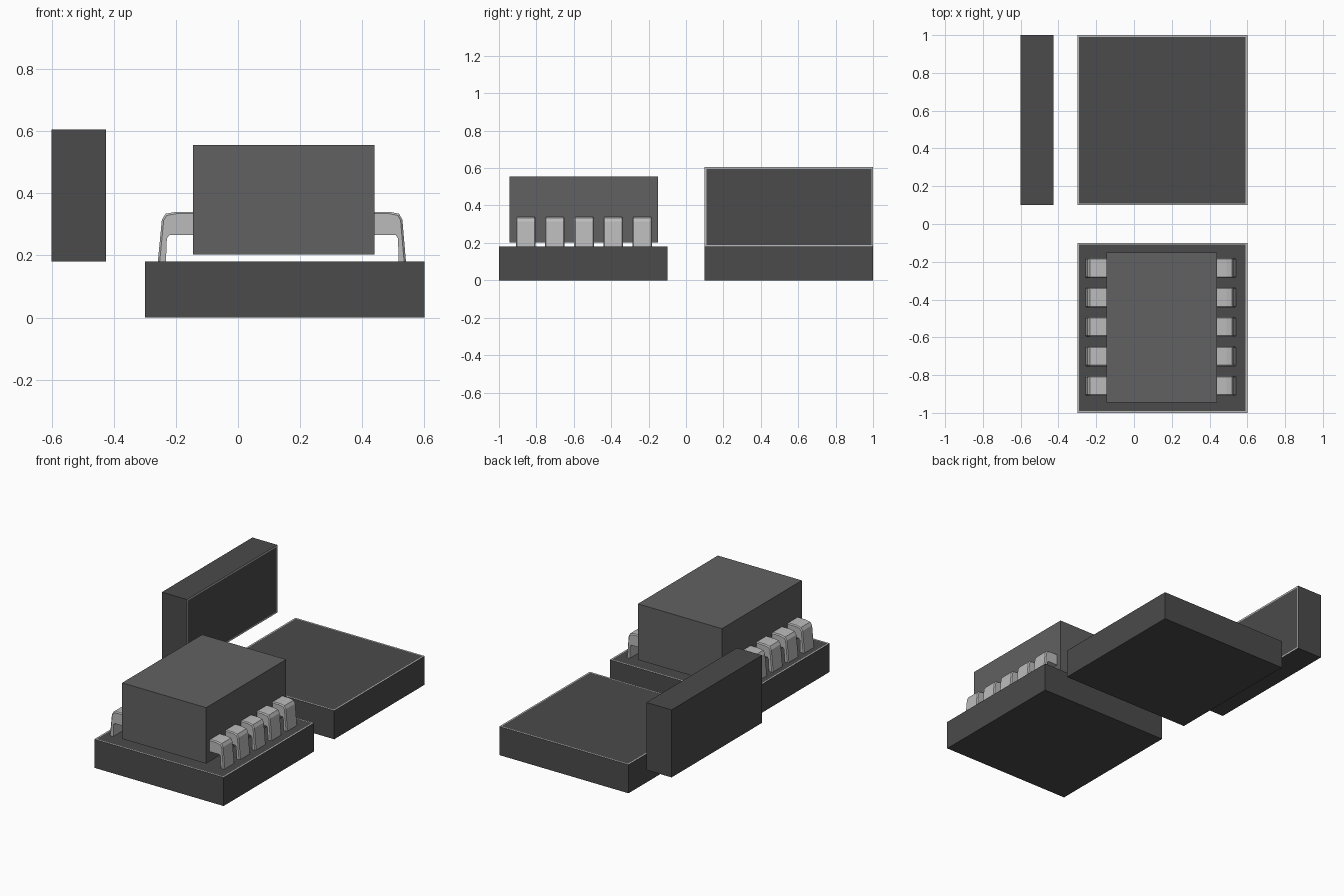
import bpy, bmesh
from mathutils import Vector

if "Cube" in bpy.data.objects:
    bpy.data.objects.remove(bpy.data.objects["Cube"])


def material(name, v):
    m = bpy.data.materials.new(name)
    m.diffuse_color = (v, v, v, 1)
    m.use_nodes = True
    m.node_tree.nodes["Principled BSDF"].inputs["Base Color"].default_value = m.diffuse_color
    return m


dark = material("dark_grey", 0.07)
body_grey = material("body_grey", 0.12)
light = material("light_grey", 0.5)


def finish(bm, name, *mats):
    bmesh.ops.recalc_face_normals(bm, faces=bm.faces)
    me = bpy.data.meshes.new(name)
    bm.to_mesh(me)
    bm.free()
    for m in mats:
        me.materials.append(m)
    ob = bpy.data.objects.new(name, me)
    bpy.context.collection.objects.link(ob)
    return ob


def box(name, lo, hi, mats, rim_dir=None):
    """Box between two corners; the face along rim_dir gets a thin pale border."""
    bm = bmesh.new()
    bmesh.ops.create_cube(bm, size=1)
    lo, hi = Vector(lo), Vector(hi)
    bmesh.ops.scale(bm, vec=hi - lo, verts=bm.verts)
    bmesh.ops.translate(bm, vec=(lo + hi) / 2, verts=bm.verts)
    if rim_dir:
        bm.normal_update()
        face = [f for f in bm.faces if f.normal.dot(Vector(rim_dir)) > 0.9]
        rim = bmesh.ops.inset_region(bm, faces=face, thickness=0.013)["faces"]
        for f in rim:
            f.material_index = 1
    return finish(bm, name, *mats)


# Two floor slabs and one wall slab, each with a bordered face
box("front_base", (-0.3, -1, 0), (0.6, -0.1, 0.18), (dark, light), (0, 0, 1))
box("back_base", (-0.3, 0.1, 0), (0.6, 1, 0.18), (dark, light), (0, 0, 1))
box("side_panel", (-0.6, 0.1, 0.18), (-0.425, 1, 0.605), (dark, light), (1, 0, 0))

# Chip housing
box("chip_body", (-0.145, -0.945, 0.203), (0.44, -0.15, 0.555), (body_grey,))

# Bent pins, profile as (outward distance from housing, height)
PROFILE = [(-0.01, 0.34), (0.055, 0.34), (0.088, 0.334), (0.1, 0.315),
           (0.113, 0.18), (0.087, 0.18), (0.084, 0.255), (0.076, 0.265), (-0.01, 0.265)]


def pin(name, x0, side, reach, y):
    bm = bmesh.new()
    width = 0.105
    verts = [bm.verts.new((x0 + side * d * reach, y - width / 2, z)) for d, z in PROFILE]
    face = bm.faces.new(verts)
    ext = bmesh.ops.extrude_face_region(bm, geom=[face])["geom"]
    moved = [g for g in ext if isinstance(g, bmesh.types.BMVert)]
    bmesh.ops.translate(bm, vec=(0, width, 0), verts=moved)
    # Chamfer the outer long edges of the pin
    outer = [e for e in bm.edges
             if abs(e.verts[0].co.y - e.verts[1].co.y) < 1e-5
             and all((v.co.x - x0) * side > 0.09 * reach or v.co.z > 0.3 for v in e.verts)]
    bmesh.ops.bevel(bm, geom=outer, offset=0.006, segments=1, affect='EDGES')
    finish(bm, name, light)


for i in range(5):
    y = -0.233 - i * 0.156
    pin(f"left_pin_{i + 1}", -0.145, -1, 1.0, y)
    pin(f"right_pin_{i + 1}", 0.44, 1, 0.89, y)
